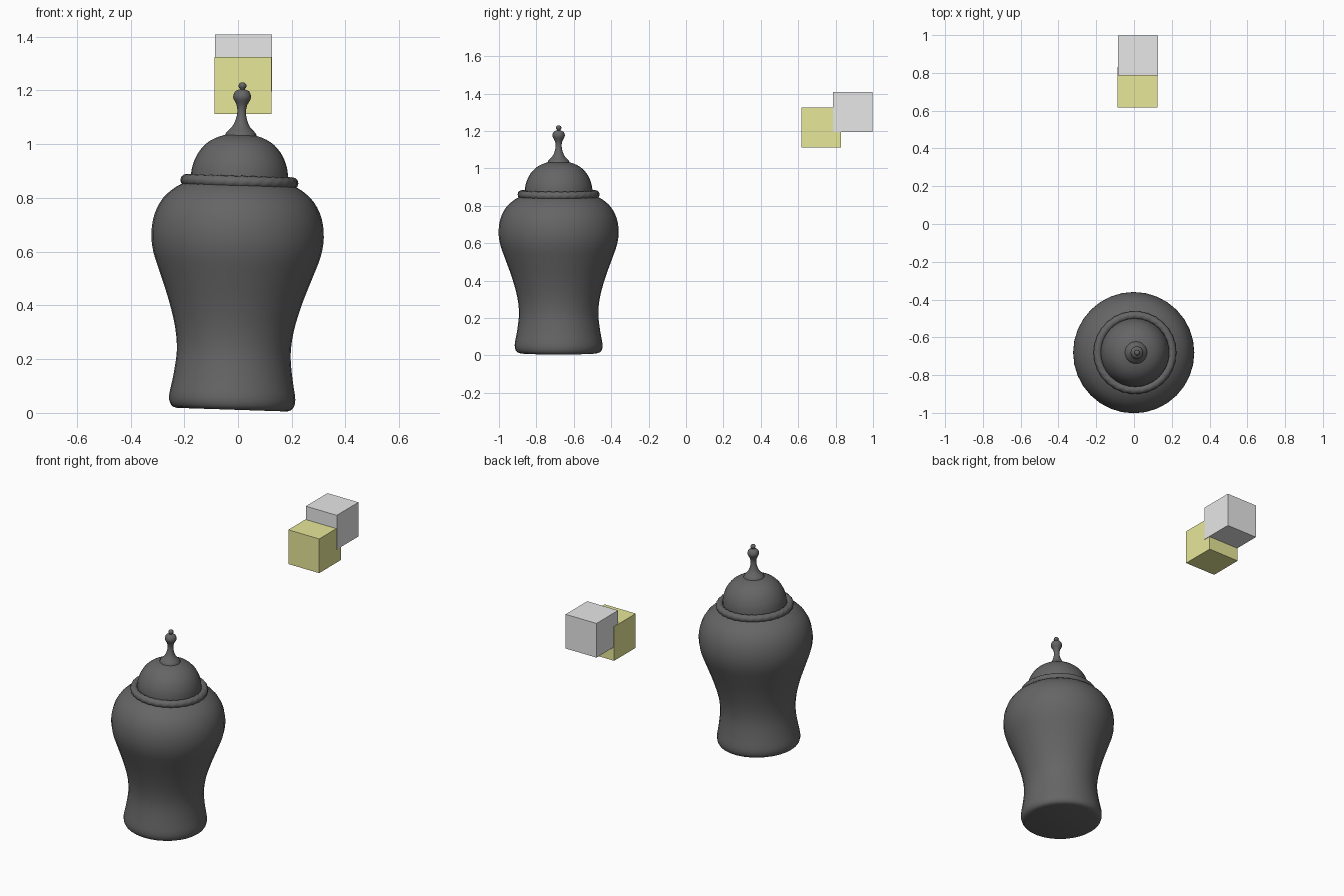
import bpy, bmesh, math
from mathutils import Matrix, Vector

if "Cube" in bpy.data.objects:
    bpy.data.objects.remove(bpy.data.objects["Cube"], do_unlink=True)


def material(name, colour):
    m = bpy.data.materials.new(name)
    m.use_nodes = True
    m.diffuse_color = (*colour, 1)
    m.node_tree.nodes["Principled BSDF"].inputs["Base Color"].default_value = (*colour, 1)
    return m


charcoal = material("charcoal", (0.13, 0.13, 0.13))
light_grey = material("light grey", (0.8, 0.8, 0.8))
olive_yellow = material("olive yellow", (0.8, 0.8, 0.32))

# The urn leans slightly towards its left
LEAN = Matrix.Translation((-0.023, -0.681, 0.012)) @ Matrix.Rotation(0.033, 4, "Y")


def finish(name, bm, mat, smooth=True):
    bmesh.ops.recalc_face_normals(bm, faces=bm.faces)
    mesh = bpy.data.meshes.new(name)
    bm.to_mesh(mesh)
    bm.free()
    mesh.materials.append(mat)
    obj = bpy.data.objects.new(name, mesh)
    bpy.context.collection.objects.link(obj)
    if smooth:
        bpy.ops.object.select_all(action="DESELECT")
        obj.select_set(True)
        bpy.context.view_layer.objects.active = obj
        bpy.ops.object.shade_smooth_by_angle(angle=math.radians(40))
    return obj


def spline(points, steps):
    """Smooth curve through the profile points."""
    pts = [Vector(p) for p in points]
    pts = [pts[0]] + pts + [pts[-1]]
    out = []
    for a, b, c, d in zip(pts, pts[1:], pts[2:], pts[3:]):
        for i in range(steps):
            t = i / steps
            out.append(b + (c - a) * t / 2 + (a * 2 - b * 5 + c * 4 - d) * t * t / 2
                       + (b * 3 - a - c * 3 + d) * t ** 3 / 2)
    return out + [pts[-1]]


def turned(name, profile, segments, steps=3):
    """Turn a radius/height profile round the urn's axis and close its ends."""
    bm = bmesh.new()
    rings = []
    for r, z in spline(profile, steps):
        rings.append([bm.verts.new((r * math.cos(a), r * math.sin(a), z))
                      for a in (math.tau * k / segments for k in range(segments))])
    for low, high in zip(rings, rings[1:]):
        for k in range(segments):
            n = (k + 1) % segments
            bm.faces.new((low[k], low[n], high[n], high[k]))
    bm.faces.new(rings[0])
    bm.faces.new(rings[-1])
    finish(name, bm, charcoal).matrix_world = LEAN


# Urn body, domed lid and finial
turned("urn_body", [(0.205, 0), (0.226, 0.01), (0.235, 0.045), (0.222, 0.12), (0.212, 0.21),
                    (0.221, 0.3), (0.248, 0.4), (0.284, 0.5), (0.312, 0.58), (0.321, 0.65),
                    (0.311, 0.72), (0.281, 0.78), (0.235, 0.822), (0.19, 0.845)], 32)
turned("lid_dome", [(0.182, 0.83), (0.18, 0.88), (0.171, 0.92), (0.149, 0.963),
                    (0.112, 0.999), (0.06, 1.021), (0.01, 1.025)], 32)
turned("finial", [(0.06, 1.015), (0.055, 1.031), (0.034, 1.052), (0.021, 1.08), (0.016, 1.11),
                  (0.02, 1.135), (0.031, 1.155), (0.033, 1.17), (0.025, 1.186), (0.009, 1.193),
                  (0.012, 1.198), (0.015, 1.206), (0.011, 1.215), (0.002, 1.219)], 20, 2)

# Twisted rope band under the lid
bm = bmesh.new()
AROUND, SECTION, TWISTS = 120, 12, 10
grid = []
for i in range(AROUND):
    a = math.tau * i / AROUND
    row = []
    for j in range(SECTION):
        b = math.tau * j / SECTION
        r = 0.0215 + 0.0015 * math.cos(3 * b - TWISTS * 3 * a)
        d = 0.197 + r * math.cos(b)
        row.append(bm.verts.new((d * math.cos(a), d * math.sin(a), 0.849 + r * math.sin(b))))
    grid.append(row)
for i in range(AROUND):
    for j in range(SECTION):
        p, q, n = grid[i], grid[(i + 1) % AROUND], (j + 1) % SECTION
        bm.faces.new((p[j], q[j], q[n], p[n]))
finish("rope_band", bm, charcoal).matrix_world = LEAN

# Two floating blocks behind the urn
for name, centre, mat in (("grey_block", (0.021, 0.892, 1.302), light_grey),
                          ("yellow_block", (0.018, 0.724, 1.219), olive_yellow)):
    bm = bmesh.new()
    bmesh.ops.create_cube(bm, size=0.212)
    finish(name, bm, mat, False).location = centre
